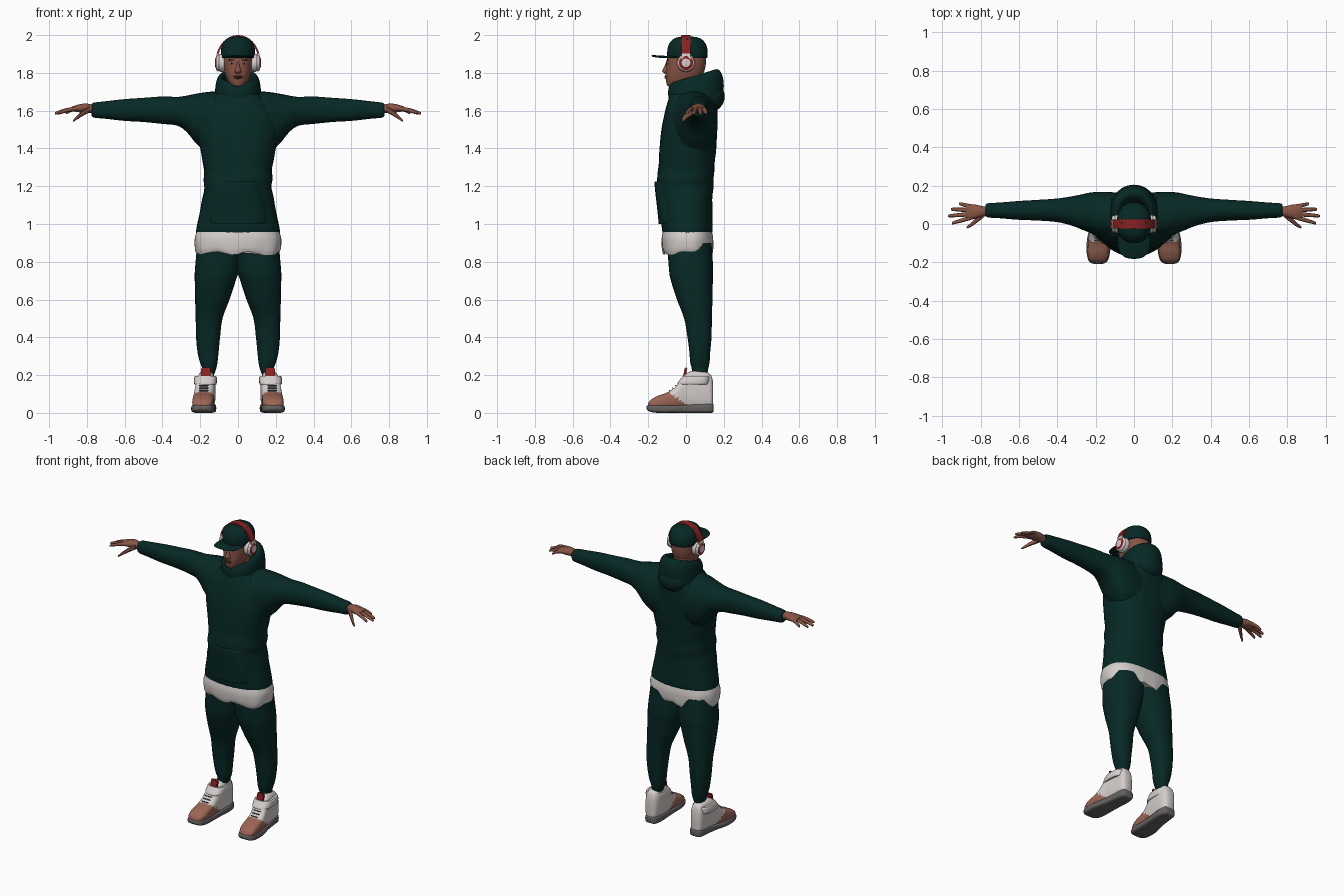
import bpy, bmesh, math
from mathutils import Vector, Matrix

if "Cube" in bpy.data.objects:
    bpy.data.objects.remove(bpy.data.objects["Cube"])


def material(name, r, g, b):
    m = bpy.data.materials.new(name)
    m.use_nodes = True
    m.diffuse_color = (r, g, b, 1)
    m.node_tree.nodes["Principled BSDF"].inputs["Base Color"].default_value = (r, g, b, 1)
    m.node_tree.nodes["Principled BSDF"].inputs["Roughness"].default_value = 0.8
    return m


GREEN = material("dark green cloth", .002, .022, .019)
WHITE = material("off white", .66, .62, .6)
SKIN = material("brown skin", .25, .09, .06)
LIPS = material("dark skin", .1, .035, .027)
TAN = material("shoe tan", .33, .13, .09)
GREY = material("sole grey", .13, .12, .12)
RED = material("deep red", .26, .015, .015)
BLACK = material("near black", .008, .007, .007)

made = []


def finish(bm, name, mats, rule=None, mirror=False):
    """Turn a bmesh into an object, or a left and right pair of objects."""
    bmesh.ops.recalc_face_normals(bm, faces=bm.faces)
    for f in bm.faces:
        f.material_index = rule(f.calc_center_median()) if rule else 0
    for side in (("left_", "right_") if mirror else ("",)):
        if side == "right_":
            bmesh.ops.scale(bm, vec=(-1, 1, 1), verts=bm.verts)
            bmesh.ops.reverse_faces(bm, faces=bm.faces)
        mesh = bpy.data.meshes.new(side + name)
        bm.to_mesh(mesh)
        for m in mats:
            mesh.materials.append(m)
        ob = bpy.data.objects.new(side + name, mesh)
        bpy.context.collection.objects.link(ob)
        made.append(ob)
    bm.free()


def spline(rows, steps):
    """Catmull-Rom interpolation through the rows."""
    rows = [Vector(r) for r in rows]
    out = []
    for i in range(len(rows) - 1):
        a, b, c, d = rows[max(i - 1, 0)], rows[i], rows[i + 1], rows[min(i + 2, len(rows) - 1)]
        for k in range(steps):
            t = k / steps
            out.append(b + (c - a) * (t / 2) + (a * 2 - b * 5 + c * 4 - d) * (t * t / 2)
                       + (b * 3 - a - c * 3 + d) * (t ** 3 / 2))
    return out + [rows[-1]]


def loft(name, axis, rows, mats, power=2.2, seg=32, steps=4, warp=None, rule=None, mirror=False):
    """Skin superellipse sections; each row is position, u min, u max, v min, v max."""
    bm = bmesh.new()
    rings = []
    for t, u0, u1, v0, v1 in spline(rows, steps):
        ring = []
        for k in range(seg):
            a = math.tau * k / seg
            c, s = math.cos(a), math.sin(a)
            u = (u0 + u1) / 2 + (u1 - u0) / 2 * math.copysign(abs(c) ** (2 / power), c)
            v = (v0 + v1) / 2 + (v1 - v0) / 2 * math.copysign(abs(s) ** (2 / power), s)
            p = {"x": (t, u, v), "y": (u, t, v), "z": (u, v, t)}[axis]
            ring.append(bm.verts.new(warp(*p) if warp else p))
        rings.append(ring)
    for a, b in zip(rings, rings[1:]):
        for k in range(seg):
            j = (k + 1) % seg
            bm.faces.new((a[k], a[j], b[j], b[k]))
    bm.faces.new(rings[0])
    bm.faces.new(rings[-1])
    finish(bm, name, mats, rule, mirror)


def sym(*rows):
    return [(z, -w, w, a, b) for z, w, a, b in rows]


def tube(name, points, mat, mirror=True):
    """Thin limb along x from points of x, y, z, radius."""
    rows = [(x, y - r, y + r, z - r, z + r) for x, y, z, r in points]
    loft(name, "x", rows, [mat], seg=10, mirror=mirror)


def ball(name, loc, size, mat, mirror=False):
    bm = bmesh.new()
    bmesh.ops.create_uvsphere(bm, u_segments=20, v_segments=12, radius=1,
                              matrix=Matrix.Translation(loc) @ Matrix.Diagonal((*size, 1)))
    finish(bm, name, [mat], mirror=mirror)


def box(name, loc, size, mat, tilt=0, mirror=False):
    bm = bmesh.new()
    bmesh.ops.create_cube(bm, size=1, matrix=Matrix.Translation(loc)
                          @ Matrix.Rotation(tilt, 4, "X") @ Matrix.Diagonal((*size, 1)))
    bmesh.ops.bevel(bm, geom=bm.edges[:], offset=min(size) * .3, segments=2, affect="EDGES")
    finish(bm, name, [mat], mirror=mirror)


# Sweatshirt body, with light cloth folds around the waist
def folds(x, y, z):
    k = .004 * math.sin(z * 60 + x * 14) * max(0, 1 - abs(z - 1.22) / .2)
    return x * (1 + k * 3), y * (1 + k * 3), z


loft("sweatshirt_body", "z", sym(
    (.945, .212, -.118, .132), (.965, .222, -.126, .141), (1.05, .205, -.136, .14),
    (1.15, .186, -.148, .14), (1.2, .178, -.158, .145), (1.24, .181, -.154, .147),
    (1.3, .182, -.146, .15), (1.4, .2, -.14, .16), (1.5, .215, -.13, .165),
    (1.6, .2, -.11, .168), (1.67, .14, -.09, .165), (1.71, .09, -.075, .15)),
    [GREEN], power=2.4, warp=folds)
loft("front_pocket", "z", sym((1, .15, -.146, 0), (1.04, .158, -.148, 0), (1.2, .125, -.166, 0),
                              (1.225, .11, -.164, 0)), [GREEN], power=2.6)

# Sleeves and cuffs
loft("sleeve", "x", [
    (.05, -.085, .16, 1.36, 1.705), (.15, -.08, .168, 1.37, 1.7), (.22, -.05, .165, 1.425, 1.69),
    (.27, -.03, .155, 1.485, 1.68), (.32, -.01, .145, 1.52, 1.673), (.4, .01, .133, 1.53, 1.675),
    (.5, .018, .126, 1.54, 1.668), (.6, .022, .12, 1.546, 1.661), (.7, .03, .112, 1.557, 1.65),
    (.76, .034, .108, 1.563, 1.643), (.775, .042, .1, 1.573, 1.635)], [GREEN], mirror=True)


# Hood folded down behind the neck
def lift(x, y, z):
    return x, y, z + .3 * (y + .09) * (z - 1.6) / .14


loft("hood", "z", sym(
    (1.63, .13, -.08, .185), (1.68, .122, -.094, .2), (1.72, .114, -.092, .19),
    (1.742, .097, -.08, .165), (1.735, .08, -.066, .13), (1.69, .07, -.055, .1)), [GREEN], warp=lift)
ball("hood_bag", (0, .12, 1.675), (.105, .085, .085), GREEN)


# Undershirt hem with an uneven lower edge
def ragged(x, y, z):
    a = math.atan2(y, x)
    w = max(0, (.93 - z) / .09)
    k = 1 + .02 * w * math.sin(a * 11)
    return x * k, y * k, z + .01 * w * math.sin(a * 5 + 1)


loft("undershirt_hem", "z", sym((.845, .218, -.118, .138), (.87, .226, -.126, .143),
                                (.92, .229, -.129, .144), (.958, .22, -.123, .138)),
     [WHITE], power=2.5, seg=64, warp=ragged)

# Trouser legs, tapering to the ankle cuffs
loft("trouser_leg", "z", [
    (.2, .128, .19, .035, .112), (.235, .115, .19, .03, .118), (.27, .108, .202, .022, .125),
    (.32, .103, .214, .018, .128), (.4, .095, .222, .008, .135), (.5, .082, .224, -.01, .137),
    (.6, .045, .227, -.048, .14), (.7, .012, .229, -.08, .142), (.76, -.005, .228, -.09, .144),
    (.9, -.02, .215, -.1, .135)], [GREEN], power=2.4, mirror=True)

# Shoes: sole, two-colour upper, collar strap, tongue
loft("shoe_sole", "y", [
    (-.208, .165, .21, .02, .035), (-.195, .14, .235, .008, .043), (-.15, .125, .247, 0, .045),
    (-.08, .122, .245, 0, .042), (0, .12, .226, 0, .045), (.08, .115, .215, 0, .05),
    (.135, .124, .206, 0, .052), (.146, .14, .19, .01, .045)], [GREY], power=4, mirror=True)
loft("shoe_upper", "y", [
    (-.202, .165, .21, .02, .045), (-.188, .143, .234, .018, .068), (-.15, .13, .242, .016, .09),
    (-.1, .127, .24, .015, .108), (-.06, .127, .235, .015, .135), (-.03, .125, .23, .015, .172),
    (0, .122, .224, .015, .208), (.04, .119, .22, .015, .222), (.1, .119, .213, .015, .218),
    (.132, .128, .206, .015, .2), (.144, .142, .192, .02, .16)], [WHITE, TAN], power=3, steps=6,
    rule=lambda c: int(c.z + .7 * c.y < .045 and c.y < .02), mirror=True)
loft("shoe_strap", "z", [(.15, .116, .23, -.046, .12), (.16, .112, .234, -.044, .124),
                         (.185, .112, .232, -.025, .126), (.195, .116, .227, -.018, .124)],
     [WHITE], power=3, mirror=True)
box("shoe_tongue", (.17, -.004, .215), (.05, .014, .05), RED, -.2, mirror=True)
for i in range(3):
    box("shoe_lace", (.181, -.087 + i * .016, .118 + i * .013), (.05, .006, .008), GREY, .7, mirror=True)

# Hands
loft("palm", "x", [
    (.75, .045, .088, 1.585, 1.625), (.79, .038, .093, 1.588, 1.636), (.82, .03, .1, 1.59, 1.637),
    (.855, .022, .103, 1.593, 1.63), (.88, .03, .095, 1.6, 1.62)], [SKIN], mirror=True)
for name, y, tip in (("little_finger", .091, (.912, .106, 1.588)), ("ring_finger", .072, (.955, .077, 1.585)),
                     ("middle_finger", .052, (.97, .042, 1.586)), ("index_finger", .033, (.95, .004, 1.588))):
    root, end = Vector((.85, y, 1.612)), Vector(tip)
    mid = (root + end) / 2 + Vector((0, 0, .004))
    tube(name, [(*root, .012), (*mid, .0105), (*root.lerp(end, .93), .008), (*end, .003)], SKIN)
tube("thumb", [(.785, .05, 1.608, .017), (.82, .022, 1.588, .016), (.85, -.004, 1.565, .011),
               (.868, -.015, 1.55, .007), (.873, -.018, 1.547, .003)], SKIN)

# Head and face
loft("neck", "z", sym((1.64, .062, -.045, .085), (1.72, .057, -.05, .08), (1.8, .06, -.04, .09)), [SKIN])
loft("head", "z", sym(
    (1.728, .022, -.09, -.03), (1.735, .036, -.1, .0), (1.755, .053, -.105, .05),
    (1.785, .066, -.108, .085), (1.82, .074, -.106, .1), (1.86, .078, -.103, .106),
    (1.9, .078, -.095, .106)), [SKIN])
loft("nose", "z", sym((1.796, .012, -.112, -.08), (1.802, .018, -.12, -.08), (1.812, .017, -.126, -.08),
                      (1.835, .01, -.114, -.08), (1.86, .007, -.105, -.08)), [SKIN], seg=16)
ball("upper_lip", (0, -.104, 1.781), (.026, .01, .005), LIPS)
ball("lower_lip", (0, -.103, 1.773), (.021, .011, .005), LIPS)
ball("eye", (.033, -.094, 1.852), (.013, .007, .006), WHITE, True)
ball("pupil", (.033, -.0985, 1.852), (.005, .004, .005), BLACK, True)
box("eyebrow", (.034, -.097, 1.868), (.034, .01, .006), BLACK, mirror=True)
ball("ear", (.078, .008, 1.845), (.012, .02, .032), SKIN, True)

# Cap
loft("cap_crown", "z", sym(
    (1.878, .086, -.097, .112), (1.9, .09, -.1, .115), (1.94, .087, -.095, .11), (1.97, .072, -.078, .092),
    (1.987, .048, -.05, .065), (1.993, .015, -.014, .025)), [GREEN])
loft("cap_brim", "z", sym((1.88, .08, -.178, .01), (1.884, .085, -.182, .01), (1.889, .08, -.178, .01)),
     [GREEN], power=2.6, warp=lambda x, y, z: (x, y, z + .006 - 1.2 * x * x))
ball("cap_button", (0, .005, 1.993), (.01, .01, .005), GREEN)


# Headphones: cups with a red ring, and an arched band
def cup_rule(c):
    return int(c.x > .112 and .024 < math.hypot(c.y, c.z - 1.853) < .037)


loft("headphone_cup", "x", [(x, -r, r, 1.853 - r, 1.853 + r) for x, r in (
    (.07, .04), (.078, .047), (.095, .047), (.1, .043), (.106, .045), (.114, .04), (.117, .03),
    (.121, .02), (.122, .004))], [WHITE, RED], power=2, mirror=True, rule=cup_rule)

bm = bmesh.new()
rings = []
for i in range(41):
    a = math.pi * i / 40
    rings.append([bm.verts.new((math.cos(a) * (.118 - d), y, 1.86 + math.sin(a) * (.14 - d)))
                  for d, y in ((0, -.023), (0, .023), (.01, .023), (.01, -.023))])
for a, b in zip(rings, rings[1:]):
    for k in range(4):
        bm.faces.new((a[k], a[k - 1], b[k - 1], b[k]))
bm.faces.new(rings[0])
bm.faces.new(rings[-1])
finish(bm, "headphone_band", [RED, WHITE], rule=lambda c: int(c.z < 1.9))

# Smooth shading with sharp edges kept
bpy.ops.object.select_all(action="DESELECT")
for ob in made:
    ob.select_set(True)
bpy.context.view_layer.objects.active = made[0]
bpy.ops.object.shade_smooth_by_angle(angle=math.radians(45))
